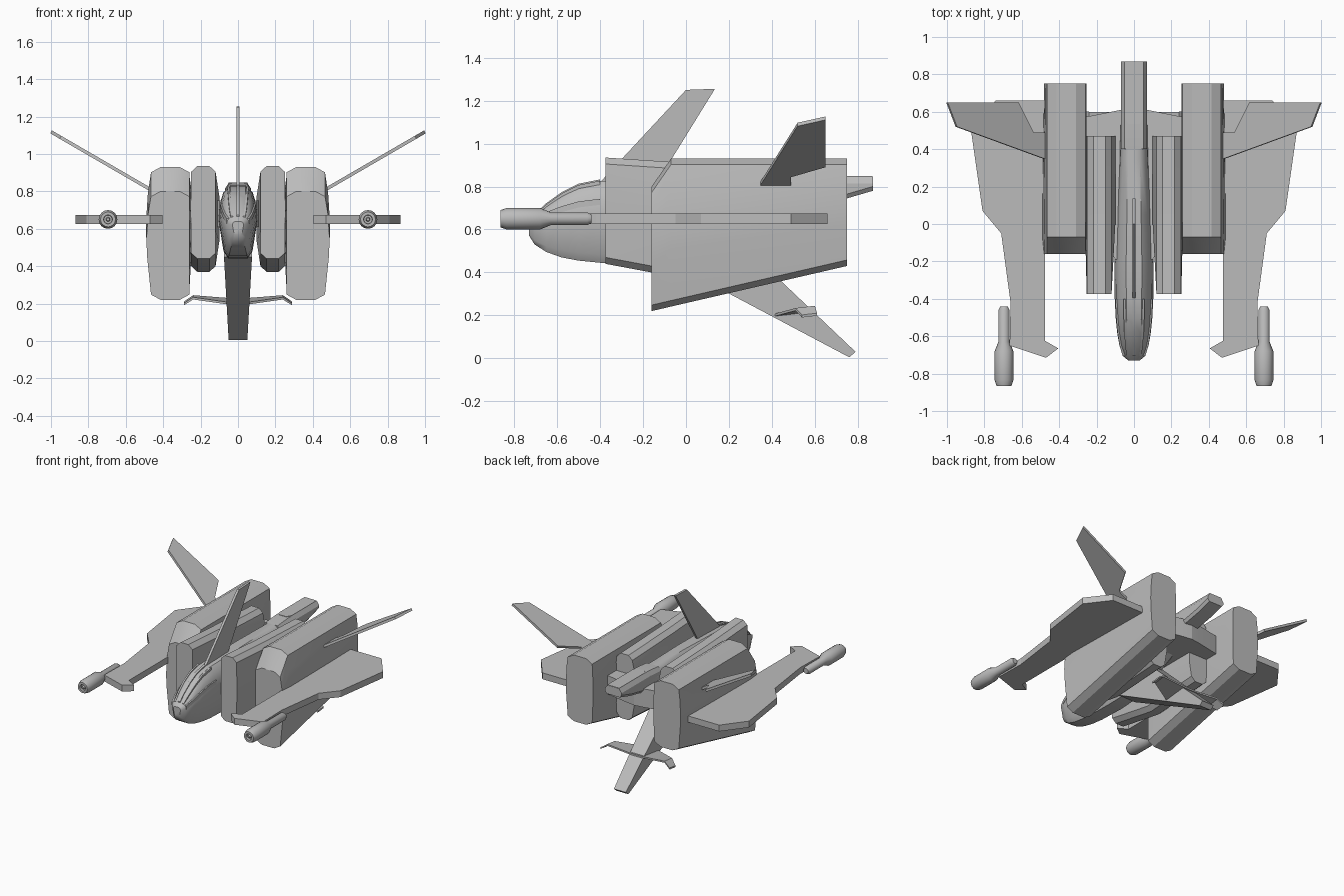
import bpy, bmesh, math
from mathutils import Vector

cube = bpy.data.objects.get("Cube")
if cube:
    bpy.data.objects.remove(cube, do_unlink=True)

grey = bpy.data.materials.new("hull_grey")
grey.use_nodes = True
COL = (0.5, 0.5, 0.5, 1)
grey.diffuse_color = COL
grey.node_tree.nodes["Principled BSDF"].inputs["Base Color"].default_value = COL


def loft(name, rings, mirror=False, smooth=25):
    """Skin a list of equal-length closed rings and cap both ends."""
    bm = bmesh.new()
    loops = [[bm.verts.new(p) for p in r] for r in rings]
    n = len(loops[0])
    for a, b in zip(loops, loops[1:]):
        for i in range(n):
            j = (i + 1) % n
            bm.faces.new((a[i], a[j], b[j], b[i]))
    bm.faces.new(loops[0][::-1])
    bm.faces.new(loops[-1])
    bmesh.ops.recalc_face_normals(bm, faces=bm.faces)
    me = bpy.data.meshes.new(name)
    bm.to_mesh(me)
    bm.free()
    me.materials.append(grey)
    ob = bpy.data.objects.new(name, me)
    bpy.context.collection.objects.link(ob)
    if mirror:
        ob.modifiers.new("Mirror", "MIRROR").use_mirror_merge = False
    bpy.ops.object.select_all(action="DESELECT")
    ob.select_set(True)
    bpy.context.view_layer.objects.active = ob
    bpy.ops.object.shade_smooth_by_angle(angle=math.radians(smooth))
    return ob


def slab(name, pts, offset, mirror=False):
    """Extrude a flat outline symmetrically by +-offset."""
    o = Vector(offset)
    return loft(name, [[Vector(p) - o for p in pts], [Vector(p) + o for p in pts]], mirror, 5)


def nacelle_ring(y, xi, xo, zb, zt, c, bi, bo):
    """Tall section with crowned top, chamfered bottom and bulged sides."""
    w, h = xo - xi, zt - zb
    pts = [(xi, zb + c), (xi + .25 * w, zb), (xo - .25 * w, zb), (xo, zb + c),
           (xo + .8 * bo, zb + .38 * h), (xo + bo, zb + .55 * h), (xo + .6 * bo, zb + .8 * h),
           (xo, zt - c), (xo - .25 * w, zt), (xi + .25 * w, zt),
           (xi, zt - c), (xi - bi, zb + .75 * h), (xi - bi, zb + .3 * h)]
    return [(x, y, z) for x, z in pts]


# Engine nacelles
loft("outer_nacelle", [
    nacelle_ring(-.16, .26, .465, .22, .80, .028, 0, .025),
    nacelle_ring(-.07, .26, .465, .241, .93, .028, .01, .028),
    nacelle_ring(.75, .26, .465, .43, .93, .028, .005, .015)], True)
loft("inner_nacelle", [
    nacelle_ring(-.375, .12, .25, .44, .935, .03, 0, .003),
    nacelle_ring(0, .12, .25, .37, .91, .03, .02, .012),
    nacelle_ring(.47, .12, .25, .40, .89, .03, .02, .012)], True)


def hull_ring(y, w, zb, zm, zt):
    half = [(.5 * w, zb), (.74 * w, zb + .2 * (zm - zb)), (w, zm),
            (.93 * w, zm + .45 * (zt - zm)), (.75 * w, zm + .8 * (zt - zm)), (.4 * w, zt)]
    return [(x, y, z) for x, z in half] + [(-x, y, z) for x, z in half[::-1]]


# Central hull from rounded nose to tail
hull = [(-.73, .03, .57, .62, .64), (-.705, .06, .53, .63, .665), (-.65, .078, .495, .63, .715),
        (-.58, .09, .47, .635, .765), (-.5, .098, .455, .64, .805), (-.4, .103, .445, .645, .825),
        (-.2, .105, .44, .65, .83), (.05, .095, .45, .66, .835), (.35, .078, .60, .72, .835),
        (.55, .07, .70, .77, .835)]
loft("hull", [hull_ring(*h) for h in hull], smooth=35)


def tail_ring(y, zb, zt):
    return [(x, y, z) for x, z in [(-.055, zb), (.055, zb), (.07, zb + .02), (.07, zt - .03),
                                   (.05, zt), (-.05, zt), (-.07, zt - .03), (-.07, zb + .02)]]


# Tail beam with raised deck
loft("tail_beam", [tail_ring(.4, .69, .835), tail_ring(.52, .70, .845),
                   tail_ring(.75, .745, .845), tail_ring(.87, .78, .845)])
deck = [(-.05, .868), (-.05, .57), (-.03, .535), (.03, .535), (.05, .57), (.05, .868)]
slab("tail_deck", [(x, y, .843) for x, y in deck], (0, 0, .005))


# Canopy frame strips follow the hull crown
def strip(name, path, w, mirror=False):
    rings = [[(x - w, y, z - .02), (x + w, y, z - .02), (x + w, y, z + .008), (x - w, y, z + .008)]
             for x, y, z in path]
    loft(name, rings, mirror)


strip("canopy_ridge", [(0, h[0], h[4]) for h in hull[1:6]], .009)
strip("canopy_side_rail", [(.4 * h[1] + .01, h[0], h[4] - .006) for h in hull[1:6]], .006, True)
strip("canopy_sill", [(.9 * h[1], h[0], h[3] + .5 * (h[4] - h[3])) for h in hull[1:6]], .007, True)

# Dorsal fin
slab("dorsal_fin", [(0, y, z) for y, z in [(-.4, .82), (0, 1.25), (.135, 1.255), (-.14, .81)]],
     (.009, 0, 0))

# Ventral boom, tapering toward its tip
loft("ventral_boom", [
    [(-.075, -.08, .45), (.075, -.08, .45), (.075, .19, .60), (-.075, .19, .60)],
    [(-.05, .76, .005), (.05, .76, .005), (.05, .79, .03), (-.05, .79, .03)]])

# Gull shaped stabiliser across the boom
stab = [(-.29, .54, .19, .07), (-.24, .51, .222, .09), (-.05, .41, .195, .19),
        (.05, .41, .195, .19), (.24, .51, .222, .09), (.29, .54, .19, .07)]
loft("stabiliser", [[(x, y, z), (x, y + d, z + .12 * d), (x, y + d, z + .12 * d + .012),
                     (x, y, z + .012)] for x, y, z, d in stab])

# Cross spar joining hull and nacelles
spar = [(0, .62), (.07, .61), (.27, .57), (.27, .1), (.1, -.19), (0, -.19)]
slab("cross_spar", [(x, y, .68) for x, y in spar], (0, 0, .07), True)

# Main wings
wing = [(.40, .66), (.74, .66), (.87, .49), (.81, .07), (.71, -.05), (.66, -.42),
        (.665, -.65), (.47, -.715), (.405, -.665), (.475, -.625), (.475, -.15), (.40, -.12)]
slab("main_wing", [(x, y, .65) for x, y in wing], (0, 0, .024), True)

# Canted upper fins
fin = [(.43, .33), (.95, .52), (1, .65), (.62, .65), (.54, .49), (.43, .49)]
slab("canted_fin", [(x, y, .808 + .58 * (x - .465)) for x, y in fin], (-.004, 0, .008), True)

# Wing tip guns with recessed muzzle
profile = [(-.44, .02), (-.46, .03), (-.63, .03), (-.68, .05), (-.835, .05), (-.865, .04),
           (-.865, .024), (-.845, .022), (-.845, .012), (-.865, .008)]
loft("gun_pod", [[(.695 + r * math.cos(a), y, .65 + r * math.sin(a))
                  for a in (math.tau * i / 16 for i in range(16))] for y, r in profile], True, 30)
